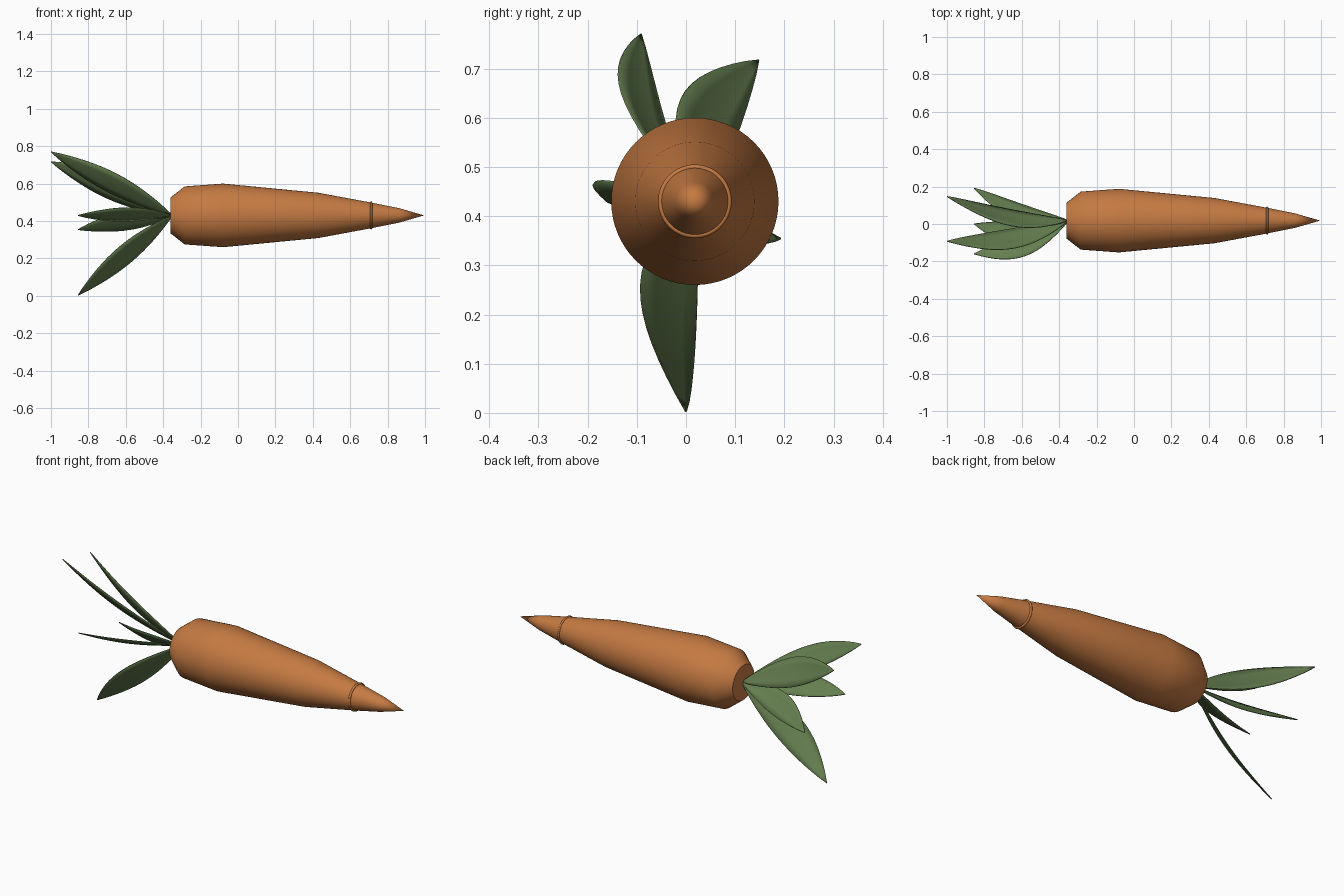
import bpy, bmesh, math
from mathutils import Vector, Matrix

cube = bpy.data.objects.get("Cube")
if cube:
    bpy.data.objects.remove(cube, do_unlink=True)

AXIS_Y, AXIS_Z = 0.018, 0.43


def material(name, rgb):
    m = bpy.data.materials.new(name)
    m.use_nodes = True
    m.diffuse_color = (*rgb, 1)
    m.node_tree.nodes["Principled BSDF"].inputs["Base Color"].default_value = (*rgb, 1)
    return m


orange = material("carrot orange", (0.56, 0.195, 0.055))
green = material("leaf green", (0.13, 0.21, 0.08))


def finish(name, bm, mat, angle):
    bmesh.ops.recalc_face_normals(bm, faces=bm.faces)
    mesh = bpy.data.meshes.new(name)
    bm.to_mesh(mesh)
    bm.free()
    mesh.materials.append(mat)
    ob = bpy.data.objects.new(name, mesh)
    bpy.context.collection.objects.link(ob)
    bpy.ops.object.select_all(action='DESELECT')
    ob.select_set(True)
    bpy.context.view_layer.objects.active = ob
    bpy.ops.object.shade_smooth_by_angle(angle=math.radians(angle))
    return ob


def lathe(name, profile, mat, closed=False, angle=45, steps=64):
    """Turn an (x, radius) profile around the long axis."""
    bm = bmesh.new()
    vs = [bm.verts.new((x, AXIS_Y, AXIS_Z + r)) for x, r in profile]
    pairs = list(zip(vs, vs[1:])) + ([(vs[-1], vs[0])] if closed else [])
    edges = [bm.edges.new(p) for p in pairs]
    bmesh.ops.spin(bm, geom=vs + edges, cent=(0, AXIS_Y, AXIS_Z), axis=(1, 0, 0),
                   angle=math.tau, steps=steps)
    bmesh.ops.remove_doubles(bm, verts=bm.verts, dist=0.0001)
    return finish(name, bm, mat, angle)


# Root body with a flat crown and pointed tip
lathe("carrot_body", [(-0.362, 0), (-0.362, 0.095), (-0.285, 0.155), (-0.08, 0.17),
                      (0.43, 0.121), (0.71, 0.069), (0.86, 0.039), (0.995, 0)], orange)

# Thin raised ring near the tip
lathe("tip_ring", [(0.712 + 0.006 * math.cos(a), 0.069 + 0.006 * math.sin(a))
                   for a in (math.tau * i / 8 for i in range(8))], orange, closed=True, angle=60)


def leaf(name, tip, across, half_width, rows=16):
    """Pointed, arched blade with a shallow fold along the midrib."""
    root = Vector((-0.35, AXIS_Y, AXIS_Z))
    run = Vector(tip) - root
    side = Vector(across).normalized()
    normal = run.cross(side).normalized()
    bm = bmesh.new()
    strips = []
    for i in range(rows + 1):
        t = i / rows
        swell = math.sin(math.pi * t)
        mid = root + run * t + Vector((0, -0.045, 0.005)) * swell
        w = half_width * swell ** 0.9 + 0.001
        strips.append([bm.verts.new(mid + side * w * k - normal * w * 0.08 * (1 - abs(k)))
                       for k in (-1, -0.5, 0, 0.5, 1)])
    for a, b in zip(strips, strips[1:]):
        for j in range(4):
            bm.faces.new((a[j], a[j + 1], b[j + 1], b[j]))
    ob = finish(name, bm, green, 40)
    thick = ob.modifiers.new("thickness", 'SOLIDIFY')
    thick.thickness = 0.004
    thick.offset = 0


# Five leaves fanning from the crown
leaf("upper_front_leaf", (-1, -0.092, 0.77), (0.43, -0.66, 0.61), 0.072)
leaf("upper_back_leaf", (-1, 0.147, 0.717), (0.23, -0.6, 0.77), 0.078)
leaf("side_front_leaf", (-0.855, -0.16, 0.43), (0.28, -0.8, 0.53), 0.068)
leaf("side_back_leaf", (-0.855, 0.192, 0.354), (-0.33, -0.64, 0.7), 0.062)
leaf("lower_leaf", (-0.855, 0, 0.003), (0.44, 0.74, -0.51), 0.075)
